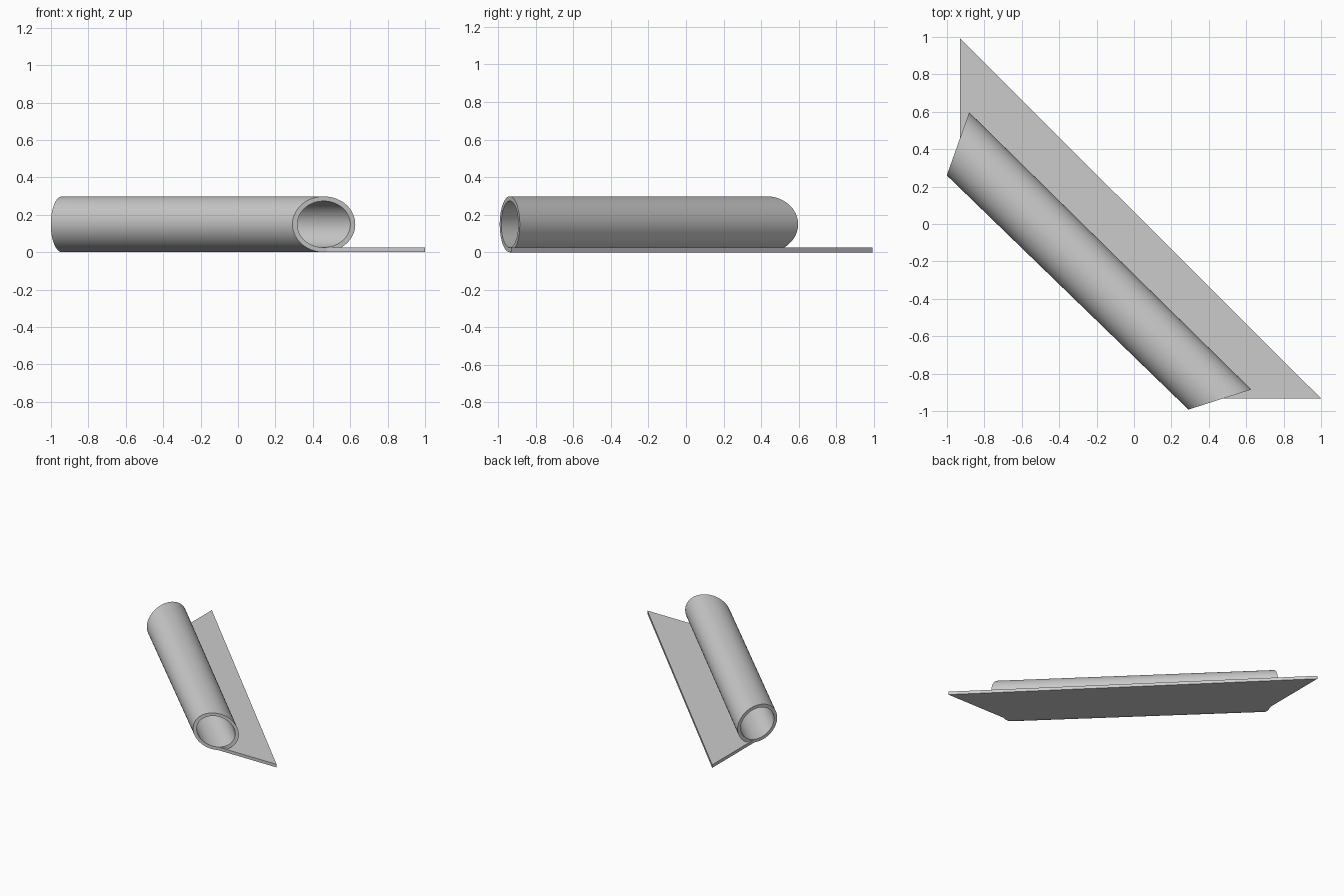
import bpy, bmesh, math
from mathutils import Vector

if "Cube" in bpy.data.objects:
    bpy.data.objects.remove(bpy.data.objects["Cube"])

T = 0.025   # sheet thickness
R = 0.149   # roll outer radius (height)
W = 0.159   # roll outer half width
N = 72


def finish(name, bm):
    bmesh.ops.recalc_face_normals(bm, faces=bm.faces)
    mesh = bpy.data.meshes.new(name)
    bm.to_mesh(mesh)
    bm.free()
    ob = bpy.data.objects.new(name, mesh)
    bpy.context.collection.objects.link(ob)
    return ob


# Flat sheet: triangle cut off along the axis of the roll
bm = bmesh.new()
outline = [(-0.93, 0.992), (-0.93, 0.43), (0.458, -0.933), (1.0, -0.933)]
face = bm.faces.new([bm.verts.new((x, y, 0)) for x, y in outline])
ext = bmesh.ops.extrude_face_region(bm, geom=[face])
bmesh.ops.translate(bm, vec=(0, 0, T),
                    verts=[v for v in ext["geom"] if isinstance(v, bmesh.types.BMVert)])
finish("flat_sheet", bm)

# Hollow roll with obliquely cut ends: (end centre, half width vector)
ends = [(Vector((-0.941, 0.4285, R)), Vector((0.060, 0.1685, 0))),
        (Vector((0.459, -0.9385, R)), Vector((0.168, 0.0535, 0)))]
bm = bmesh.new()


def ring(end, inset):
    centre, half = end
    out = []
    for i in range(N):
        a = 2 * math.pi * i / N
        p = centre + half * ((W - inset) / W * math.cos(a))
        p.z += (R - inset) * math.sin(a)
        out.append(bm.verts.new(p))
    return out


rings = [ring(ends[0], 0), ring(ends[1], 0), ring(ends[1], T), ring(ends[0], T)]
for k in range(4):
    a, b = rings[k], rings[(k + 1) % 4]
    for i in range(N):
        j = (i + 1) % N
        bm.faces.new((a[i], a[j], b[j], b[i]))
roll = finish("rolled_tube", bm)
bpy.context.view_layer.objects.active = roll
roll.select_set(True)
bpy.ops.object.shade_smooth_by_angle(angle=math.radians(30))
